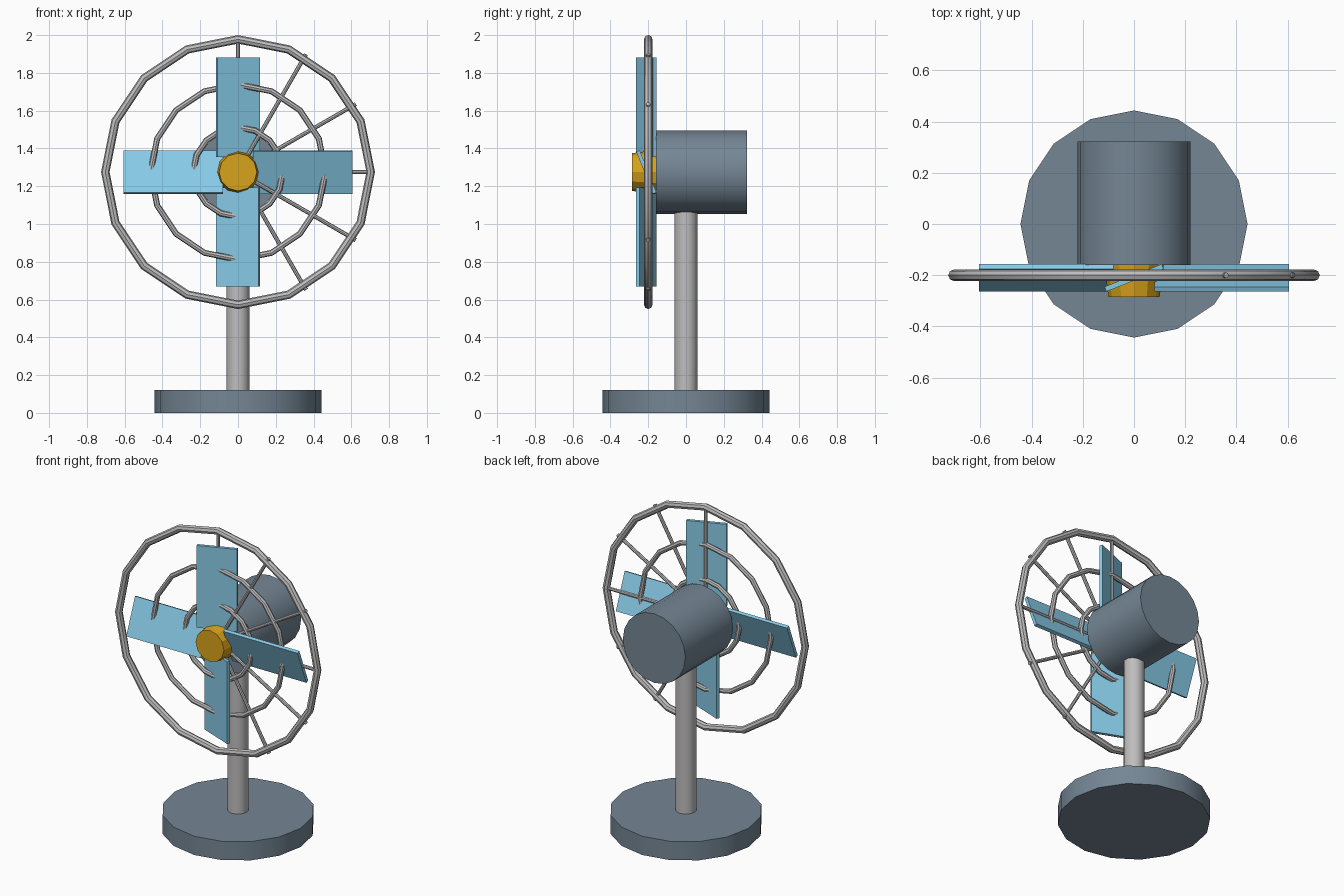
import bpy
from math import radians, cos, sin, pi
from mathutils import Matrix, Vector

if "Cube" in bpy.data.objects:
    bpy.data.objects.remove(bpy.data.objects["Cube"])

AXIS_Z = 1.275      # height of the fan axis
GUARD_Y = -0.2      # plane of the guard wires


def material(name, rgb):
    color = [(c / 255) ** 2.2 for c in rgb] + [1]
    mat = bpy.data.materials.new(name)
    mat.use_nodes = True
    mat.diffuse_color = color
    mat.node_tree.nodes["Principled BSDF"].inputs["Base Color"].default_value = color
    return mat


slate = material("slate paint", (116, 133, 147))
steel = material("grey steel", (190, 188, 188))
blue = material("blue blade", (135, 203, 232))
gold = material("gold hub", (216, 162, 34))


def finish(name, mat, smooth=True):
    obj = bpy.context.object
    obj.name = name
    obj.data.materials.append(mat)
    if smooth:
        bpy.ops.object.shade_smooth_by_angle(angle=radians(35))
    return obj


def rod(name, start, end, r1, mat, sides=16, r2=None, smooth=True):
    """Cylinder or cone running between two points."""
    a, b = Vector(start), Vector(end)
    bpy.ops.mesh.primitive_cone_add(
        vertices=sides, radius1=r1, radius2=r1 if r2 is None else r2,
        depth=(b - a).length, location=(a + b) / 2,
        rotation=(b - a).to_track_quat("Z", "Y").to_euler())
    return finish(name, mat, smooth)


def ring(name, radius, wire):
    bpy.ops.mesh.primitive_torus_add(
        major_radius=radius, minor_radius=wire, major_segments=16,
        minor_segments=8, location=(0, GUARD_Y, AXIS_Z), rotation=(pi / 2, 0, 0))
    return finish(name, steel)


# Stand and motor
rod("base", (0, 0, 0), (0, 0, 0.12), 0.443, slate)
rod("pole", (0, 0, 0.12), (0, 0, 1.15), 0.061, steel)
rod("motor_housing", (0, -0.16, AXIS_Z), (0, 0.322, AXIS_Z), 0.221, slate, sides=20)

# Hub, slightly tapered to the front
rod("hub", (0, -0.155, AXIS_Z), (0, -0.285, AXIS_Z), 0.117, gold, sides=12, r2=0.1,
    smooth=False)

# Pitched blades
for i in range(4):
    bpy.ops.mesh.primitive_cube_add(size=1)
    blade = finish(f"blade_{i + 1}", blue, smooth=False)
    blade.data.transform(
        Matrix.Translation((0, -0.21, AXIS_Z))
        @ Matrix.Rotation(i * pi / 2, 4, "Y")
        @ Matrix.Translation((0, 0, 0.343))
        @ Matrix.Rotation(0.38, 4, "Z")
        @ Matrix.Diagonal((0.24, 0.02, 0.525, 1)))

# Guard rings
ring("guard_outer_ring", 0.7025, 0.0225)
ring("guard_middle_ring", 0.463, 0.016)
ring("guard_inner_ring", 0.237, 0.016)

# Guard spokes fan out over one side only
for i in range(6):
    a = radians(90 - 30 * i)
    rod(f"guard_spoke_{i + 1}", (0, GUARD_Y, AXIS_Z),
        (0.72 * cos(a), GUARD_Y, AXIS_Z + 0.72 * sin(a)), 0.011, steel, sides=8)
